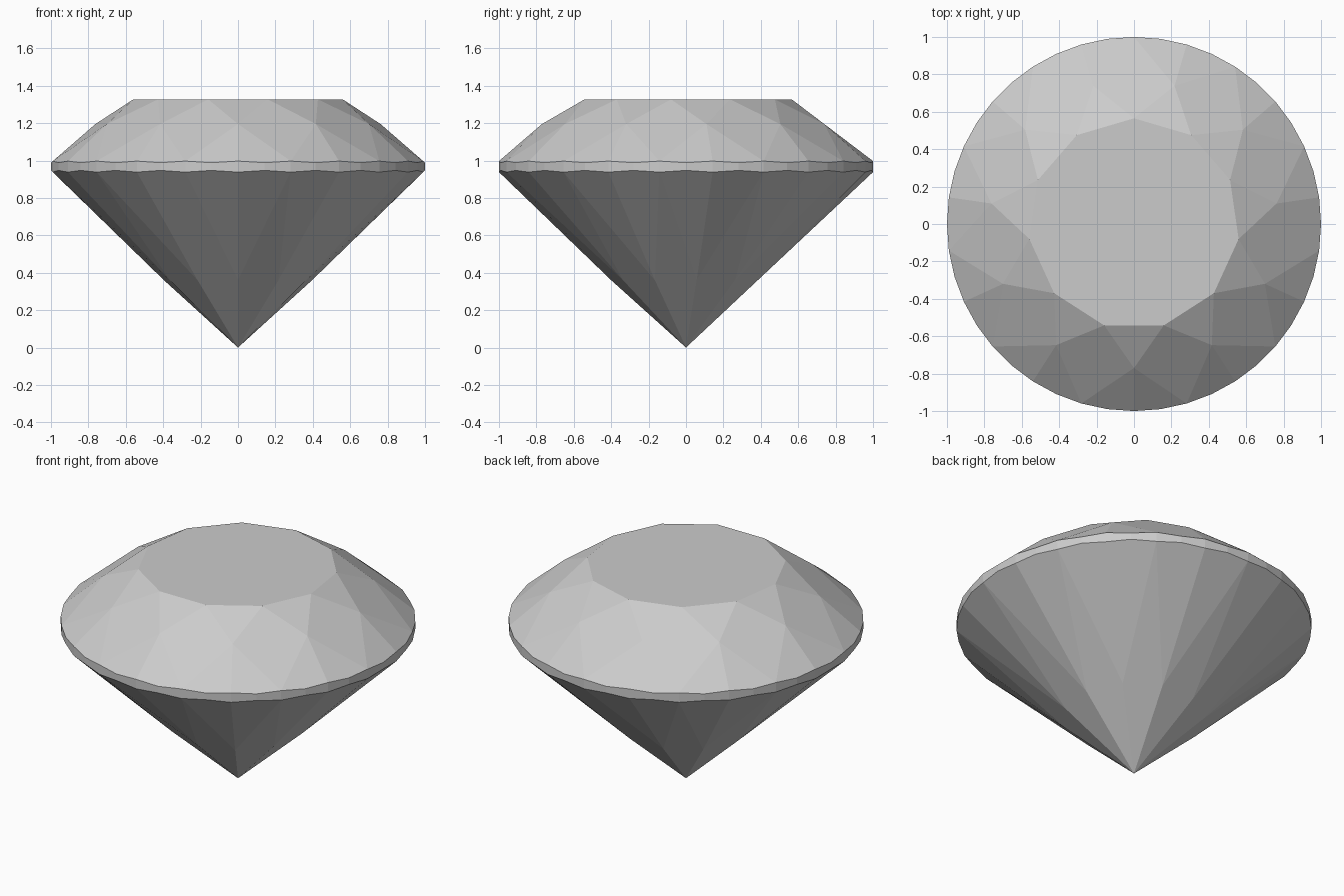
import bpy
import bmesh
from math import pi, cos, sin
from mathutils import Vector

if "Cube" in bpy.data.objects:
    bpy.data.objects.remove(bpy.data.objects["Cube"], do_unlink=True)

FOLD = 11                     # main facets around the stone
STEP = 2 * pi / FOLD
TABLE_R, TABLE_Z = 0.565, 1.327
STAR_R, STAR_Z = 0.77, 1.195
RIM_TOP, RIM_BOTTOM = 0.997, 0.938
PAVILION_R = 0.40
PAVILION_Z = PAVILION_R * cos(STEP / 2) * RIM_BOTTOM
SCALLOP = 0.009               # how far the rim dips in the middle of a facet

grey = bpy.data.materials.new("stone_grey")
grey.use_nodes = True
colour = (0.6, 0.6, 0.6, 1)
grey.diffuse_color = colour
grey.node_tree.nodes["Principled BSDF"].inputs["Base Color"].default_value = colour


def ring(turn, radius, z):
    """Point at a number of main facet steps round from the back."""
    a = pi / 2 + turn * STEP
    return (radius * cos(a), radius * sin(a), z)


def upper_rim(quarter):
    return ring(quarter / 4, 1, RIM_TOP - SCALLOP * (quarter % 2))


def lower_rim(quarter):
    return ring(quarter / 4, 1, RIM_BOTTOM + SCALLOP * (quarter % 2))


def make_part(name, polygons):
    """Join flat facets into one mesh with all normals facing outward."""
    bm = bmesh.new()
    for points in polygons:
        bm.faces.new([bm.verts.new(p) for p in points])
    bmesh.ops.remove_doubles(bm, verts=bm.verts, dist=0.0001)
    bm.normal_update()
    middle = Vector((0, 0, 0.9))
    for face in bm.faces:
        if face.normal.dot(face.calc_center_median() - middle) < 0:
            face.normal_flip()
    mesh = bpy.data.meshes.new(name)
    bm.to_mesh(mesh)
    bm.free()
    mesh.materials.append(grey)
    obj = bpy.data.objects.new(name, mesh)
    bpy.context.collection.objects.link(obj)


# Crown: flat table, star triangles, kites and paired rim facets
crown = [[ring(i, TABLE_R, TABLE_Z) for i in range(FOLD)]]
for i in range(FOLD):
    table = ring(i, TABLE_R, TABLE_Z)
    star = ring(i + 0.5, STAR_R, STAR_Z)
    last_star = ring(i - 0.5, STAR_R, STAR_Z)
    q = 4 * i
    crown.append([table, star, ring(i + 1, TABLE_R, TABLE_Z)])
    crown.append([table, last_star, upper_rim(q), star])
    for k in (q, q + 2):
        crown.append([star] + [upper_rim(k + j) for j in range(3)])
make_part("crown", crown)

# Girdle: thin scalloped band
make_part("girdle", [[lower_rim(k), lower_rim(k + 1), upper_rim(k + 1), upper_rim(k)]
                     for k in range(4 * FOLD)])

# Pavilion: long kites to the point and paired rim facets
pavilion = []
for i in range(FOLD):
    inner = ring(i + 0.5, PAVILION_R, PAVILION_Z)
    last_inner = ring(i - 0.5, PAVILION_R, PAVILION_Z)
    q = 4 * i
    pavilion.append([(0, 0, 0), inner, lower_rim(q), last_inner])
    for k in (q, q + 2):
        pavilion.append([inner] + [lower_rim(k + j) for j in range(3)])
make_part("pavilion", pavilion)
